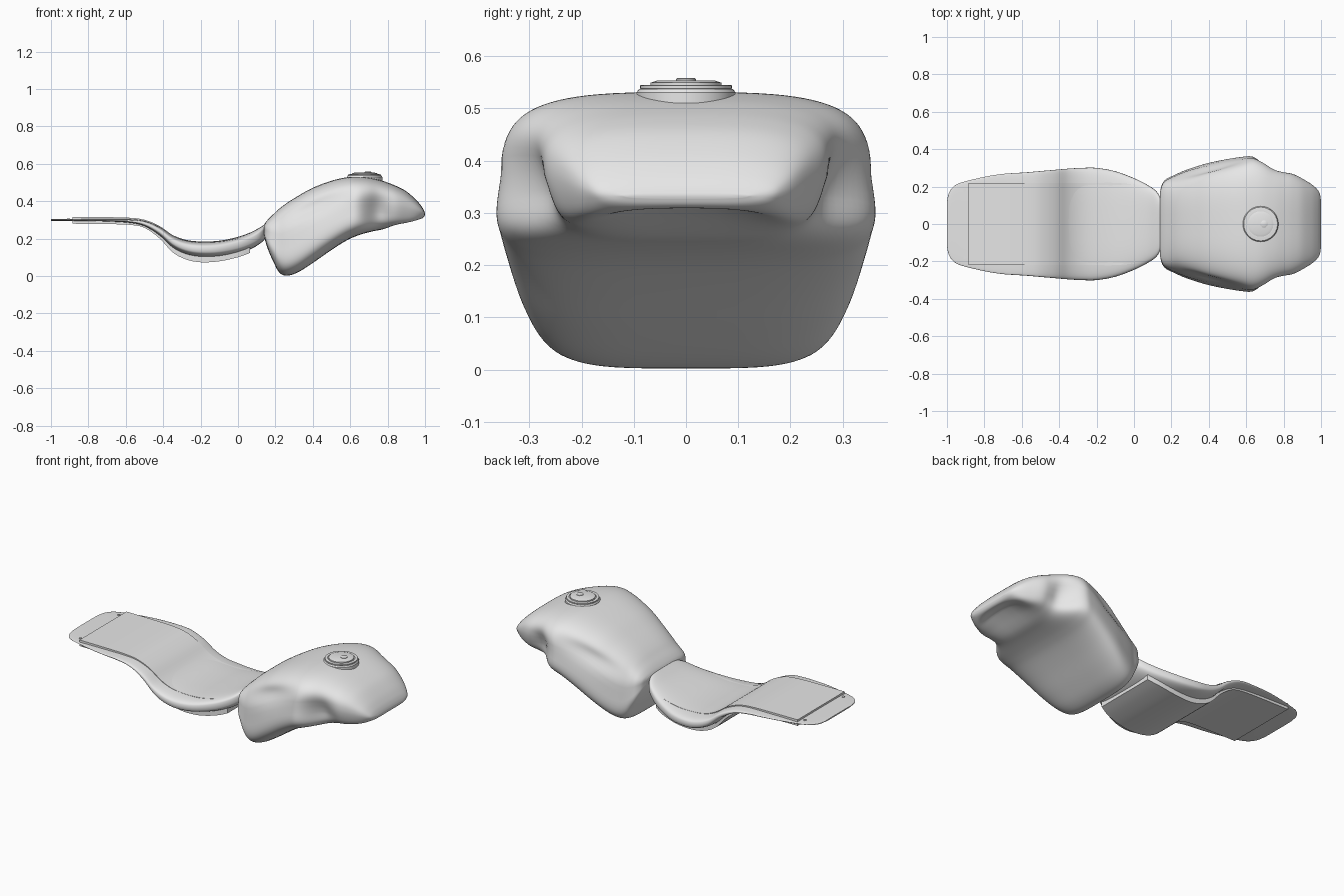
import bpy, bmesh, math

cube = bpy.data.objects.get("Cube")
if cube:
    bpy.data.objects.remove(cube, do_unlink=True)

grey = bpy.data.materials.new("plain grey")
grey.use_nodes = True
COLOUR = (0.8, 0.8, 0.8, 1)
grey.diffuse_color = COLOUR
grey.node_tree.nodes["Principled BSDF"].inputs["Base Color"].default_value = COLOUR


def finish(name, bm, angle=35):
    bmesh.ops.recalc_face_normals(bm, faces=bm.faces)
    mesh = bpy.data.meshes.new(name)
    bm.to_mesh(mesh)
    bm.free()
    mesh.materials.append(grey)
    obj = bpy.data.objects.new(name, mesh)
    bpy.context.collection.objects.link(obj)
    bpy.ops.object.select_all(action='DESELECT')
    obj.select_set(True)
    bpy.context.view_layer.objects.active = obj
    bpy.ops.object.shade_smooth_by_angle(angle=math.radians(angle))
    return obj


def smooth_rows(rows, steps):
    """Catmull-Rom interpolation through the stations."""
    out = []
    for i in range(len(rows) - 1):
        quad = [rows[max(i - 1, 0)], rows[i], rows[i + 1], rows[min(i + 2, len(rows) - 1)]]
        for k in range(steps):
            t = k / steps
            out.append([b + t / 2 * (c - a + t * (2 * a - 5 * b + 4 * c - d + t * (3 * (b - c) + d - a)))
                        for a, b, c, d in zip(*quad)])
    return out + [list(rows[-1])]


def superellipse(upper, lower, count):
    """Unit ring with its own squareness above and below the middle."""
    ring = []
    for i in range(count):
        a = math.tau * i / count
        power = upper if math.sin(a) > 0 else lower
        ring.append(tuple(math.copysign(abs(f(a)) ** (2 / power), f(a)) for f in (math.cos, math.sin)))
    return ring


def loft(name, rows, ring, steps=5, shape=None, angle=35):
    """Skin stations of (x, bottom, top, half width) with a unit ring."""
    bm = bmesh.new()
    loops = []
    for x, low, high, wide in smooth_rows(rows, steps):
        loop = []
        for u, v in ring:
            p = (x, u * wide, (low + high) / 2 + v * (high - low) / 2)
            loop.append(bm.verts.new(shape(p, u, v) if shape else p))
        loops.append(loop)
    n = len(ring)
    for a, b in zip(loops, loops[1:]):
        for i in range(n):
            bm.faces.new((a[i], a[(i + 1) % n], b[(i + 1) % n], b[i]))
    bm.faces.new(loops[0])
    bm.faces.new(loops[-1])
    return finish(name, bm, angle)


def bump(value, centre, spread):
    return math.exp(-((value - centre) / spread) ** 2)


def ramp(value, start, end):
    t = max(0, min(1, (value - start) / (end - start)))
    return t * t * (3 - 2 * t)


def tank_shape(p, u, v):
    x, y, z = p
    # full belly at the rear, tapered chin under the nose
    y *= 1 + max(0, -v) * (0.07 - 0.2 * ramp(x, 0.66, 0.82))
    # shallow hollow above the side ridge
    y *= 1 - 0.1 * bump(x, 0.4, 0.17) * bump(z, 0.31 + 0.4 * (x - 0.25), 0.05)
    # recess beside the nose, open towards the underside
    y *= 1 - 0.15 * bump(x, 0.74, 0.07) * bump(z, 0.34, 0.085)
    # arched underside of the nose with drooping corners
    if v < 0:
        nose = ramp(x, 0.75, 0.92) * ramp(-x, -1, -0.92)
        z += nose * -v * (0.045 * (1 - u * u) - 0.018 * u ** 4)
    return x, y, z


# fuel tank
TANK = [(0.14, 0.215, 0.275, 0.17), (0.148, 0.18, 0.288, 0.205), (0.165, 0.13, 0.308, 0.23),
        (0.19, 0.075, 0.332, 0.245), (0.22, 0.02, 0.36, 0.258), (0.26, 0.002, 0.39, 0.276),
        (0.32, 0.02, 0.428, 0.297), (0.4, 0.07, 0.472, 0.32), (0.5, 0.14, 0.51, 0.34),
        (0.58, 0.19, 0.528, 0.352), (0.635, 0.215, 0.531, 0.357), (0.69, 0.232, 0.528, 0.34),
        (0.75, 0.245, 0.516, 0.308), (0.8, 0.25, 0.5, 0.288), (0.85, 0.257, 0.48, 0.27),
        (0.9, 0.267, 0.453, 0.243), (0.95, 0.285, 0.41, 0.212), (0.98, 0.302, 0.375, 0.185),
        (0.994, 0.315, 0.352, 0.16), (1.0, 0.328, 0.336, 0.12)]
loft("fuel_tank", TANK, superellipse(3.3, 4, 88), 5, tank_shape, 60)

# cushioned seat with a thin tail
SEAT = [(-1.0, 0.296, 0.304, 0.12), (-0.99, 0.295, 0.305, 0.165), (-0.965, 0.295, 0.305, 0.2),
        (-0.92, 0.294, 0.305, 0.223), (-0.8, 0.293, 0.306, 0.252), (-0.7, 0.291, 0.306, 0.268),
        (-0.58, 0.283, 0.306, 0.276), (-0.5, 0.265, 0.297, 0.283), (-0.42, 0.215, 0.266, 0.29),
        (-0.35, 0.15, 0.22, 0.296), (-0.28, 0.115, 0.194, 0.3), (-0.2, 0.1, 0.185, 0.3),
        (-0.1, 0.102, 0.189, 0.282), (0.0, 0.12, 0.21, 0.245), (0.07, 0.145, 0.235, 0.21),
        (0.12, 0.175, 0.262, 0.175), (0.145, 0.2, 0.277, 0.13), (0.152, 0.225, 0.275, 0.09)]
loft("seat_cushion", SEAT, superellipse(3.5, 3.5, 48), 4, None, 50)

# flat strip running through the seat, visible at the tail and underneath
STRIP = [(-0.885, 0.28, 0.316, 0.22), (-0.7, 0.278, 0.315, 0.22), (-0.58, 0.274, 0.312, 0.22),
         (-0.5, 0.258, 0.301, 0.22), (-0.42, 0.202, 0.268, 0.22), (-0.35, 0.128, 0.22, 0.22),
         (-0.28, 0.09, 0.191, 0.22), (-0.2, 0.074, 0.181, 0.22), (-0.1, 0.079, 0.184, 0.22),
         (0.0, 0.101, 0.2, 0.21), (0.065, 0.124, 0.215, 0.19)]
loft("seat_strip", STRIP, [(1, 1), (-1, 1), (-1, -1), (1, -1)], 4)


def lathe(name, x, profile, sides=48):
    bm = bmesh.new()
    rings = [[bm.verts.new((x + r * math.cos(math.tau * i / sides), r * math.sin(math.tau * i / sides), z))
              for i in range(sides)] for r, z in profile]
    for a, b in zip(rings, rings[1:]):
        for i in range(sides):
            j = (i + 1) % sides
            bm.faces.new((a[i], a[j], b[j], b[i]))
    bm.faces.new(rings[0])
    bm.faces.new(rings[-1])
    return finish(name, bm)


# filler neck, stepped cap and lock
lathe("filler_neck", 0.677, [(0.095, 0.505), (0.095, 0.53), (0.09, 0.537), (0.085, 0.537)])
lathe("filler_cap", 0.677, [(0.082, 0.53), (0.088, 0.538), (0.088, 0.544), (0.073, 0.545),
                            (0.073, 0.541), (0.068, 0.541), (0.068, 0.549), (0.055, 0.553)])
lathe("cap_lock", 0.695, [(0.019, 0.545), (0.019, 0.556), (0.016, 0.558)], 24)

# small rivets on the tail
for side in (-1, 1):
    rivet = lathe("tail_rivet", -0.905, [(0.008, 0.296), (0.008, 0.308)], 12)
    rivet.location.y = side * 0.18
